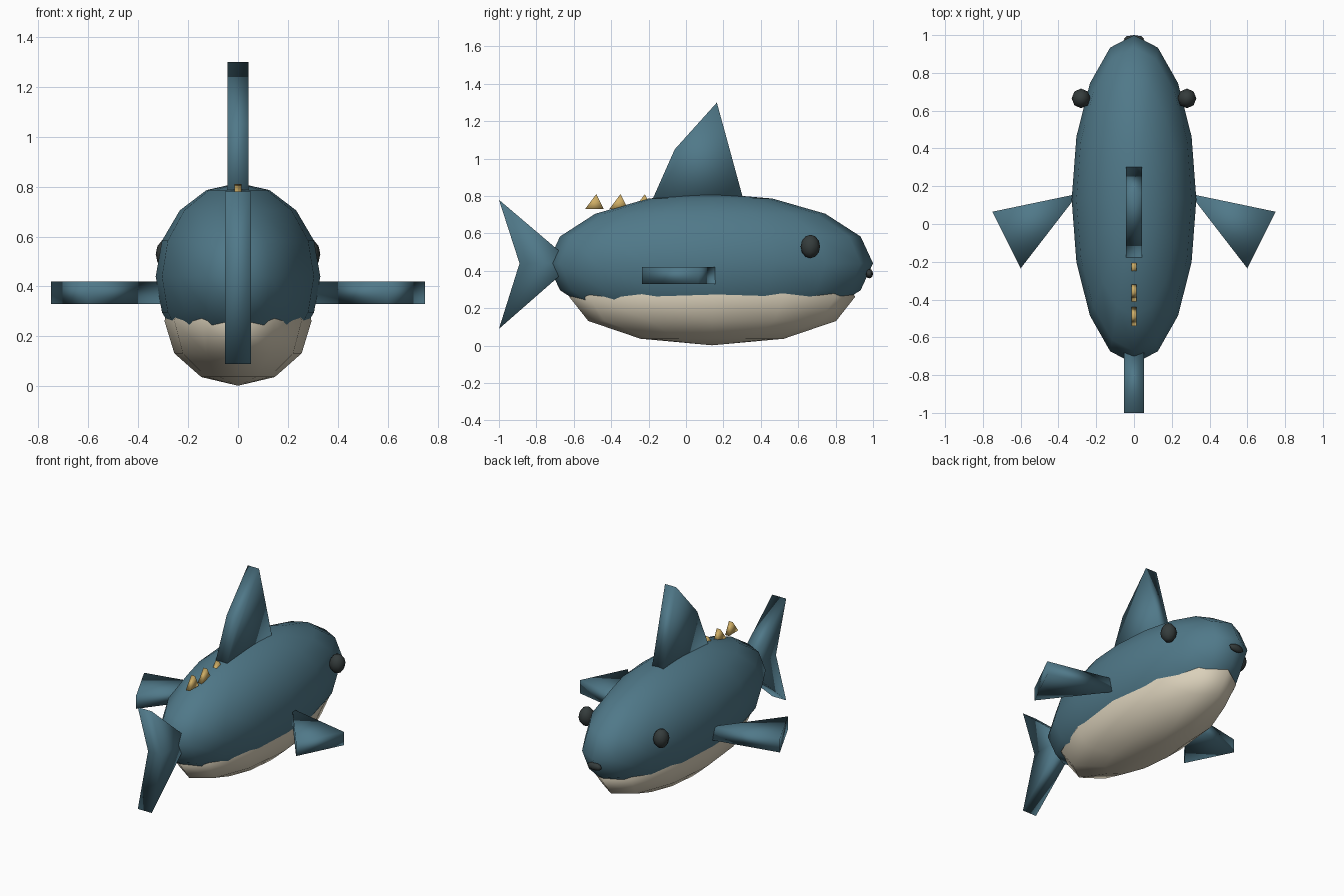
import bpy
import bmesh
from mathutils import Vector

cube = bpy.data.objects.get("Cube")
if cube:
    bpy.data.objects.remove(cube, do_unlink=True)


def make_material(name, rgb):
    mat = bpy.data.materials.new(name)
    mat.use_nodes = True
    color = (*rgb, 1)
    mat.diffuse_color = color
    mat.node_tree.nodes["Principled BSDF"].inputs["Base Color"].default_value = color
    return mat


teal = make_material("teal_skin", (0.08, 0.19, 0.25))
cream = make_material("cream_belly", (0.70, 0.63, 0.49))
dark = make_material("dark_grey", (0.035, 0.045, 0.045))
gold = make_material("gold_spikes", (0.62, 0.42, 0.13))


def finish(bm, name, mat):
    bmesh.ops.recalc_face_normals(bm, faces=bm.faces)
    for face in bm.faces:
        face.smooth = True
    mesh = bpy.data.meshes.new(name)
    bm.to_mesh(mesh)
    bm.free()
    mesh.materials.append(mat)
    obj = bpy.data.objects.new(name, mesh)
    bpy.context.collection.objects.link(obj)
    return obj


def ellipsoid(name, center, radii, segments, rings, mat):
    bm = bmesh.new()
    bmesh.ops.create_uvsphere(bm, u_segments=segments, v_segments=rings, radius=1)
    bmesh.ops.scale(bm, vec=radii, verts=bm.verts)
    bmesh.ops.translate(bm, vec=center, verts=bm.verts)
    return finish(bm, name, mat)


def slab(name, outline, thickness, mat):
    """Extrude a closed 3D outline along the thickness vector."""
    bm = bmesh.new()
    face = bm.faces.new([bm.verts.new(p) for p in outline])
    extruded = bmesh.ops.extrude_face_region(bm, geom=[face])["geom"]
    verts = [v for v in extruded if isinstance(v, bmesh.types.BMVert)]
    bmesh.ops.translate(bm, vec=Vector(thickness), verts=verts)
    return finish(bm, name, mat)


def upright_fin(name, profile, half, mat):
    """Slab centred on x = 0 from a side profile of (y, z) points."""
    return slab(name, [(-half, y, z) for y, z in profile], (2 * half, 0, 0), mat)


# Body and belly
ellipsoid("body", (0, 0.13, 0.44), (0.33, 0.87, 0.375), 16, 8, teal)
ellipsoid("belly", (0, 0.14, 0.262), (0.295, 0.765, 0.26), 12, 6, cream)

# Upright fins
upright_fin("dorsal_fin", [(-0.18, 0.78), (-0.06, 1.05), (0.165, 1.3), (0.307, 0.78)], 0.042, teal)
upright_fin("tail_fin", [(-1, 0.78), (-0.6, 0.44), (-1, 0.09), (-0.89, 0.44)], 0.052, teal)

# Paired fins and eyes
for side, label in ((1, "left"), (-1, "right")):
    plan = [(0.295, 0.16), (0.75, 0.065), (0.6, -0.235)]
    slab(label + "_side_fin", [(side * x, y, 0.33) for x, y in plan], (0, 0, 0.09), teal)
    ellipsoid(label + "_eye", (side * 0.28, 0.665, 0.53), (0.05, 0.052, 0.063), 8, 6, dark)

# Mouth
ellipsoid("mouth", (0, 0.98, 0.385), (0.055, 0.02, 0.025), 8, 6, dark)

# Row of spikes behind the dorsal fin
for i in range(3):
    y = -0.48 + i * 0.13
    upright_fin(f"back_spike_{i + 1}", [(y - 0.06, 0.73), (y + 0.04, 0.73), (y, 0.81)], 0.014, gold)
